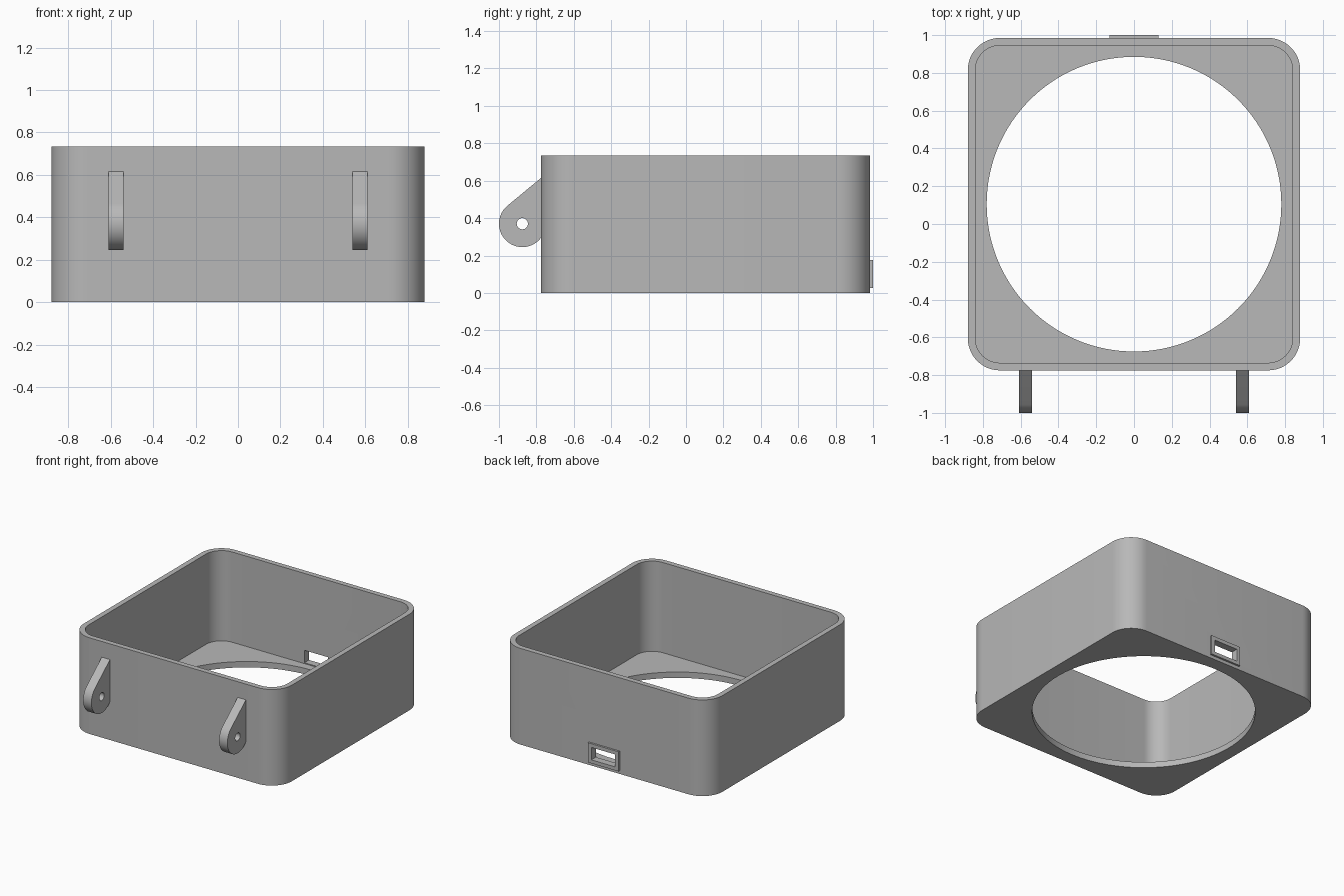
import bpy, bmesh
from math import sin, cos, pi, radians, acos, atan2, hypot
from mathutils import Vector

if "Cube" in bpy.data.objects:
    bpy.data.objects.remove(bpy.data.objects["Cube"])

grey = bpy.data.materials.new("plain grey")
grey.use_nodes = True
grey.diffuse_color = (0.48, 0.48, 0.48, 1)
grey.node_tree.nodes["Principled BSDF"].inputs["Base Color"].default_value = grey.diffuse_color

# Main dimensions
HALF, MID_Y, HEIGHT = 0.88, 0.105, 0.735
WALL, FLOOR, CORNER = 0.04, 0.045, 0.17
FRONT, BACK = MID_Y - HALF, MID_Y + HALF


def arc(cx, cy, r, start, end, steps):
    """Points along an arc, angles in radians."""
    angles = [start + (end - start) * i / steps for i in range(steps + 1)]
    return [(cx + r * cos(a), cy + r * sin(a)) for a in angles]


def rounded_square(half, r):
    pts = []
    for i, (sx, sy) in enumerate([(1, 1), (-1, 1), (-1, -1), (1, -1)]):
        pts += arc(sx * (half - r), MID_Y + sy * (half - r), r, i * pi / 2, (i + 1) * pi / 2, 12)
    return pts


def prism(name, outline, low, high, axis="z"):
    """Extrude a 2D outline along z, or a (y, z) outline along x."""
    bm = bmesh.new()
    place = (lambda p: (p[0], p[1], low)) if axis == "z" else (lambda p: (low, p[0], p[1]))
    face = bm.faces.new([bm.verts.new(place(p)) for p in outline])
    grown = bmesh.ops.extrude_face_region(bm, geom=[face])["geom"]
    shift = Vector((0, 0, high - low)) if axis == "z" else Vector((high - low, 0, 0))
    bmesh.ops.translate(bm, vec=shift, verts=[g for g in grown if isinstance(g, bmesh.types.BMVert)])
    bmesh.ops.recalc_face_normals(bm, faces=bm.faces)
    mesh = bpy.data.meshes.new(name)
    bm.to_mesh(mesh)
    bm.free()
    mesh.materials.append(grey)
    obj = bpy.data.objects.new(name, mesh)
    bpy.context.collection.objects.link(obj)
    return obj


def box(name, x, y0, y1, z0, z1):
    return prism(name, [(-x, y0), (x, y0), (x, y1), (-x, y1)], z0, z1)


def cut(obj, *cutters):
    """Subtract the cutters, bake the result and remove them."""
    for cutter in cutters:
        mod = obj.modifiers.new("cut", "BOOLEAN")
        mod.operation, mod.solver, mod.object = "DIFFERENCE", "EXACT", cutter
        cutter.hide_render = True
    bpy.context.view_layer.update()
    graph = bpy.context.evaluated_depsgraph_get()
    baked = bpy.data.meshes.new_from_object(obj.evaluated_get(graph))
    obj.modifiers.clear()
    obj.data = baked
    for cutter in cutters:
        bpy.data.objects.remove(cutter)


def port_cutter():
    return box("port_cutter", 0.1, BACK - 0.1, BACK + 0.1, 0.052, 0.147)


# Open box with a round hole in its floor and a port in the back wall
shell = prism("box_shell", rounded_square(HALF, CORNER), 0, HEIGHT)
cut(shell,
    prism("cavity_cutter", rounded_square(HALF - WALL, CORNER - WALL), FLOOR, HEIGHT + 0.2),
    prism("floor_cutter", arc(0, MID_Y, 0.78, 0, 2 * pi, 128)[:-1], -0.1, FLOOR + 0.1),
    port_cutter())

# Raised frame around the port
frame = box("port_frame", 0.13, BACK - 0.005, 1.0, 0.025, 0.175)
cut(frame, port_cutter())

# Hinge lugs: round eye with a sloped top running into the front wall
eye_y, eye_z, eye_r, top_z = -0.875, 0.37, 0.125, 0.615
dy, dz = FRONT - eye_y, top_z - eye_z
tangent = atan2(dz, dy) + acos(eye_r / hypot(dy, dz))
root = FRONT + 0.01
lug_outline = arc(eye_y, eye_z, eye_r, tangent, radians(323), 40)
lug_outline += [(root, lug_outline[-1][1]), (root, top_z), (FRONT, top_z)]
lugs = []
for side, x in (("left", 0.54), ("right", -0.61)):
    lug = prism(side + "_hinge_lug", lug_outline, x, x + 0.07, "x")
    cut(lug, prism("pin_cutter", arc(eye_y, eye_z, 0.03, 0, 2 * pi, 32)[:-1], x - 0.1, x + 0.2, "x"))
    lugs.append(lug)

# Smooth the rounded surfaces, keep edges sharp
bpy.ops.object.select_all(action="DESELECT")
for obj in [shell, frame] + lugs:
    obj.select_set(True)
bpy.context.view_layer.objects.active = shell
bpy.ops.object.shade_smooth_by_angle(angle=radians(30))
